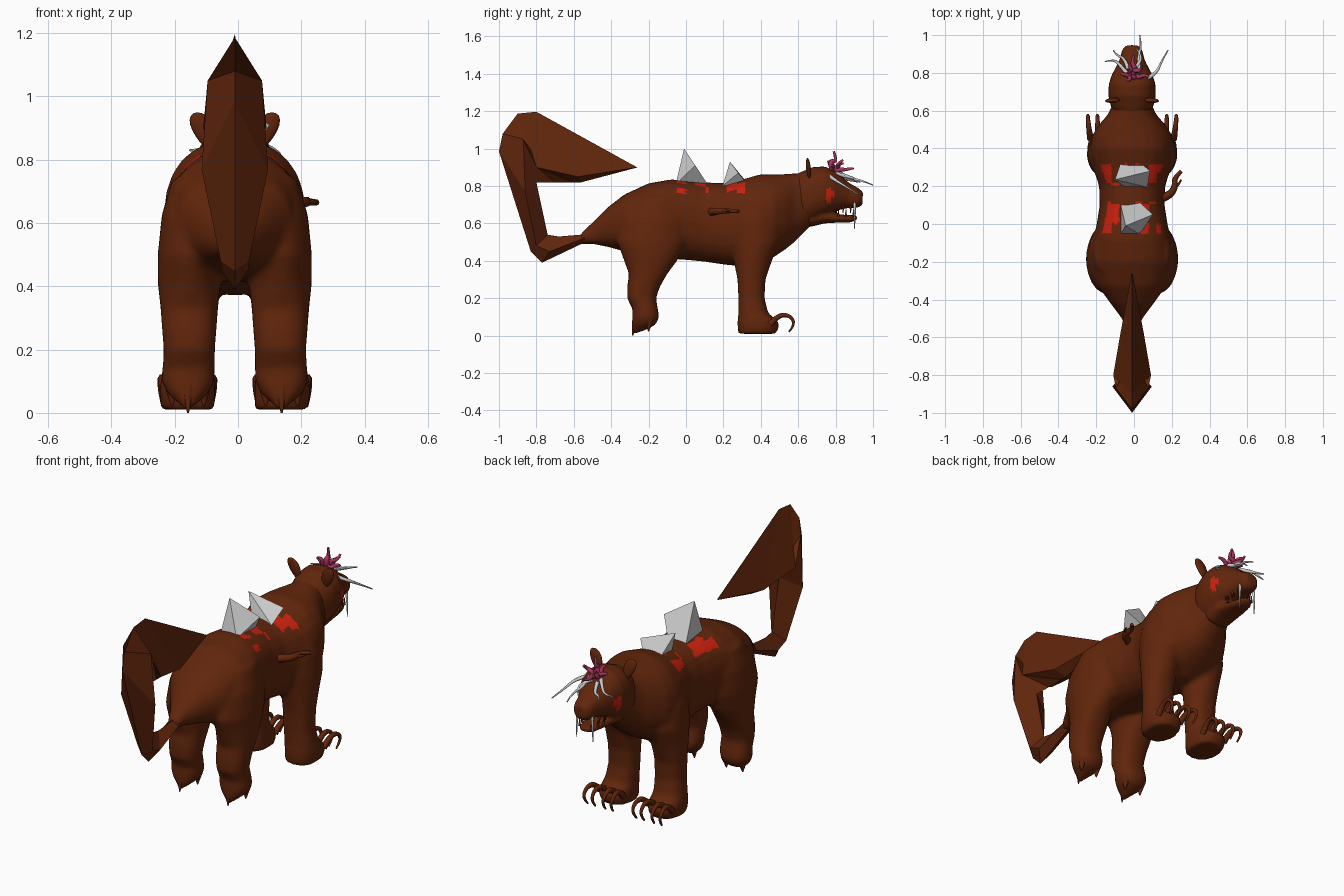
import bpy, bmesh, random
from math import cos, sin, pi, copysign, floor
from mathutils import Vector

if "Cube" in bpy.data.objects:
    bpy.data.objects.remove(bpy.data.objects["Cube"])

random.seed(4)
CX = -0.01  # symmetry plane of the animal


def material(name, rgb):
    m = bpy.data.materials.new(name)
    m.diffuse_color = (*rgb, 1)
    m.use_nodes = True
    m.node_tree.nodes["Principled BSDF"].inputs["Base Color"].default_value = m.diffuse_color
    return m


BROWN = material("brown_fur", (0.12, 0.019, 0.0035))
RED = material("red_patch", (0.6, 0.015, 0.004))
PINK = material("pink_growth", (0.4, 0.035, 0.11))


def add(name, bm, mat=None):
    bmesh.ops.recalc_face_normals(bm, faces=bm.faces)
    me = bpy.data.meshes.new(name)
    bm.to_mesh(me)
    bm.free()
    ob = bpy.data.objects.new(name, me)
    bpy.context.collection.objects.link(ob)
    if mat:
        me.materials.append(mat)
    return ob


def bridge(bm, rings):
    loops = [[bm.verts.new(p) for p in r] for r in rings]
    n = len(loops[0])
    for a, b in zip(loops, loops[1:]):
        for i in range(n):
            j = (i + 1) % n
            bm.faces.new((a[i], a[j], b[j], b[i]))
    bm.faces.new(loops[0][::-1])
    bm.faces.new(loops[-1])


def oval(e=2.3, n=24):
    for i in range(n):
        c, s = cos(2 * pi * i / n), sin(2 * pi * i / n)
        yield copysign(abs(c) ** (2 / e), c), copysign(abs(s) ** (2 / e), s)


def trunk(bm, stations):
    """Loft along y: (y, z low, z high, half width)"""
    bridge(bm, [[(CX + c * w, y, (a + b) / 2 + s * (b - a) / 2) for c, s in oval()]
                for y, a, b, w in stations])


def leg(bm, side, sections):
    """Loft along z: (z, y back, y front, x centre, half width)"""
    bridge(bm, [[(CX + side * x + c * w, (a + b) / 2 + s * (b - a) / 2, z)
                 for c, s in oval(2.4 if z < .35 else 1.9)] for z, a, b, x, w in sections])


def tube(name, pts, r0, r1, mat=None):
    cu = bpy.data.curves.new(name, 'CURVE')
    cu.dimensions = '3D'
    cu.bevel_depth = 1
    cu.bevel_resolution = 1
    cu.resolution_u = 4
    cu.use_fill_caps = True
    sp = cu.splines.new('NURBS')
    sp.points.add(len(pts) - 1)
    sp.use_endpoint_u = True
    sp.order_u = 3
    for i, (p, q) in enumerate(zip(sp.points, pts)):
        p.co = (*q, 1)
        p.radius = r0 + (r1 - r0) * i / (len(pts) - 1)
    ob = bpy.data.objects.new(name, cu)
    bpy.context.collection.objects.link(ob)
    if mat:
        cu.materials.append(mat)
    bpy.ops.object.select_all(action='DESELECT')
    ob.select_set(True)
    bpy.context.view_layer.objects.active = ob
    bpy.ops.object.convert(target='MESH')
    return ob


def skin(name, bm, voxel, smooth):
    """Fuse overlapping lofts into one smooth surface"""
    ob = add(name, bm, BROWN)
    m = ob.modifiers.new("fuse", 'REMESH')
    m.mode, m.voxel_size, m.use_smooth_shade = 'VOXEL', voxel, True
    m = ob.modifiers.new("soften", 'SMOOTH')
    m.factor, m.iterations = 0.5, smooth
    dg = bpy.context.evaluated_depsgraph_get()
    me = bpy.data.meshes.new_from_object(ob.evaluated_get(dg))
    ob.modifiers.clear()
    ob.data = me
    me.materials.clear()
    me.materials.append(BROWN)
    me.materials.append(RED)
    for p in me.polygons:
        p.material_index = 0
    return ob


# Body with four legs
bm = bmesh.new()
trunk(bm, [(-.56, .49, .55, .03), (-.5, .49, .605, .055), (-.42, .475, .685, .115),
           (-.33, .45, .755, .18), (-.2, .42, .815, .215), (-.08, .41, .836, .205),
           (0, .405, .83, .188), (.1, .395, .82, .172), (.2, .38, .816, .175),
           (.3, .37, .835, .207), (.4, .38, .864, .225), (.47, .42, .862, .212),
           (.53, .46, .864, .172), (.58, .50, .868, .128), (.63, .55, .87, .105),
           (.68, .60, .87, .09)])
for s in (-1, 1):
    leg(bm, s, [(.01, .28, .48, .147, .083), (.05, .275, .5, .15, .088), (.08, .275, .49, .15, .088),
                (.12, .28, .44, .148, .083), (.2, .28, .42, .142, .08), (.3, .275, .425, .142, .083),
                (.4, .255, .46, .14, .096), (.5, .24, .5, .14, .1), (.62, .24, .5, .133, .1),
                (.74, .28, .46, .115, .085)])
    leg(bm, s, [(.012, -.29, -.265, .148, .012), (.035, -.285, -.205, .148, .035), (.06, -.288, -.16, .148, .065),
                (.1, -.288, -.143, .148, .083), (.14, -.285, -.15, .146, .083),
                (.2, -.315, -.16, .144, .081), (.26, -.315, -.14, .144, .086), (.33, -.305, -.1, .144, .091),
                (.41, -.335, -.04, .144, .1), (.5, -.37, 0, .143, .101), (.62, -.35, .01, .134, .098),
                (.74, -.27, -.03, .113, .085)])
body = skin("body", bm, .014, 4)

# Red torn patches in blocks around the back spikes
cells = {}
for p in body.data.polygons:
    x, y, z = p.center
    if z > .76 and (-.05 < y < .12 or .2 < y < .32) and abs(x - CX) < .165:
        k = (floor(x / .04), floor(y / .055))
        cells.setdefault(k, random.random() < .55)
        p.material_index = int(cells[k])

# Head with open jaw
bm = bmesh.new()
trunk(bm, [(.58, .60, .86, .09), (.62, .60, .878, .112), (.68, .61, .902, .126), (.74, .635, .905, .124),
           (.79, .66, .885, .108), (.83, .675, .855, .086), (.87, .682, .818, .066),
           (.92, .684, .79, .054), (.945, .70, .77, .035)])
trunk(bm, [(.66, .58, .68, .075), (.74, .60, .67, .075), (.82, .605, .648, .06), (.88, .605, .645, .045),
           (.915, .62, .642, .025)])
head = skin("head", bm, .01, 3)
for p in head.data.polygons:
    x, y, z = p.center
    if abs(x - CX) > .085 and (.75 < y < .775 and .71 < z < .79 or .765 < y < .795 and .74 < z < .775):
        p.material_index = 1

# Nose
bm = bmesh.new()
bmesh.ops.create_icosphere(bm, subdivisions=2, radius=.02)
bmesh.ops.translate(bm, verts=bm.verts, vec=(CX, .928, .755))
add("nose", bm, BROWN)

for s in (-1, 1):
    # Ears: flattened, tilted discs
    bm = bmesh.new()
    bmesh.ops.create_uvsphere(bm, u_segments=16, v_segments=10, radius=1)
    for v in bm.verts:
        x, y, z = v.co
        w = .034 + .01 * z
        v.co = (CX + s * (.1 + w * x + .018 * z), .655 + .013 * y - .006 * z, .892 + .058 * z)
    ear = add("ear", bm, BROWN)
    ear.data.shade_smooth()
    # Curled front claws
    for d in (-.07, -.028, .028, .07):
        x = CX + s * .15 + d
        tube("front_claw", [(x, .45, .06), (x + d * .1, .49, .11), (x + d * .2, .555, .11),
                            (x + d * .2, .585, .06), (x + d * .1, .55, .02)], .018, .005, BROWN)
    # Pointed hind claws
    for dx, y, ty in ((-.05, -.19, -.2), (.05, -.19, -.2), (0, -.265, -.285)):
        x = CX + s * .148 + dx
        tube("hind_claw", [(x, y, .09), (x, (y + ty) / 2 - .005, .05), (x, ty, .022 if dx else 0)],
             .025, .003, BROWN)
    # Teeth and hanging fangs
    for y, x in ((.80, .07), (.84, .06), (.88, .045)):
        x = CX + s * x * .8
        tube("tooth", [(x, y, .70), (x, y, .68), (x, y, .655)], .009, .002, BROWN)
        tube("lower_tooth", [(x, y + .015, .635), (x, y + .015, .65), (x, y + .015, .675)], .008, .002, BROWN)
    tube("fang", [(CX + s * .045, .9, .71), (CX + s * .05, .905, .64), (CX + s * .05, .9, .57)], .008, .002)

# Low-poly tail: (outer y, z), (side y, z), half width, (inner y, z)
bm = bmesh.new()
bridge(bm, [[(CX, *o), (CX + w, *m), (CX, *i), (CX - w, *m)] for o, m, w, i in (
    ((-.48, .49), (-.48, .54), .04, (-.48, .6)),
    ((-.56, .49), (-.56, .515), .035, (-.56, .54)),
    ((-.77, .39), (-.73, .45), .042, (-.68, .53)),
    ((-.83, .45), (-.8, .48), .045, (-.74, .54)),
    ((-1, .985), (-.86, .77), .105, (-.8, .82)),
    ((-.98, 1.08), (-.87, 1.05), .086, (-.7, .82)),
    ((-.9, 1.187), (-.8, .9), .1, (-.6, .82)),
    ((-.8, 1.197), (-.58, .85), .062, (-.56, .82)),
    ((-.265, .902), (-.262, .9), .003, (-.265, .898)))])
add("tail", bm, BROWN)

# Grey back spikes
for pts in ([(-.045, -.01, 1), (.1, .05, .91), (-.07, .1, .81), (.03, .115, .81), (-.07, -.055, .81), (.03, -.055, .81)],
            [(-.1, .235, .93), (.085, .28, .87), (-.07, .325, .82), (.04, .32, .82), (-.05, .195, .8), (.07, .195, .8)]):
    bm = bmesh.new()
    bmesh.ops.convex_hull(bm, input=[bm.verts.new(p) for p in pts])
    add("back_spike", bm)

# Small withered arm on the right flank
tube("side_arm", [(.13, .13, .66), (.19, .15, .665), (.22, .2, .668), (.21, .24, .667), (.25, .28, .665)],
     .024, .01, BROWN)
tube("side_thumb", [(.2, .19, .667), (.235, .2, .668), (.25, .235, .667)], .012, .004, BROWN)

# Pink growth on the brow
for tip in ((-.07, .79, .91), (-.04, .76, .93), (.0, .79, .985), (.04, .84, .94), (.08, .78, .91),
            (.0, .895, .895), (-.03, .84, .92)):
    a, b = Vector((-.005, .785, .88)), Vector(tip)
    j = Vector([random.uniform(-.025, .025) for _ in range(3)])
    tube("pink_tendril", [a, a.lerp(b, .35) + j, a.lerp(b, .65) - j, b], .017, .006, PINK)

# Grey tendrils and long whiskers
for pts in ([(-.04, .8, .87), (-.08, .85, .86), (-.11, .87, .83), (-.155, .86, .83)],
            [(-.03, .82, .86), (-.05, .88, .83), (-.09, .89, .83), (-.11, .92, .82)],
            [(.03, .8, .87), (.02, .88, .84), (.04, .94, .83), (.03, 1, .805)],
            [(.07, .77, .85), (.12, .8, .83), (.14, .85, .8), (.18, .92, .755)],
            [(.0, .82, .87), (.04, .86, .85), (.03, .91, .84), (.01, .93, .82)]):
    tube("grey_tendril", pts, .011, .003)
